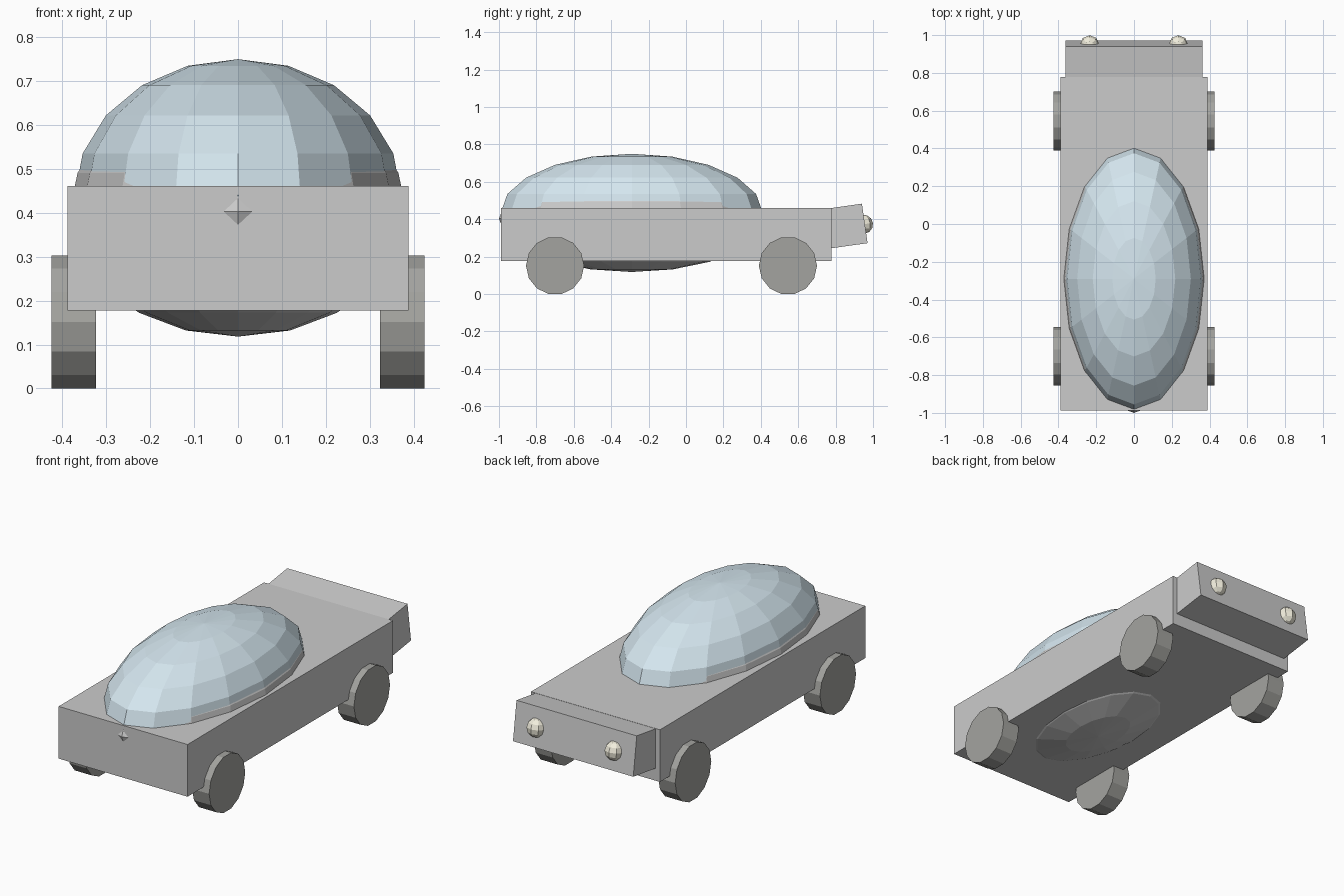
import bpy, bmesh, math
from mathutils import Matrix, Vector

if "Cube" in bpy.data.objects:
    bpy.data.objects.remove(bpy.data.objects["Cube"])


def material(name, rgb):
    m = bpy.data.materials.new(name)
    m.diffuse_color = (*rgb, 1)
    m.use_nodes = True
    m.node_tree.nodes["Principled BSDF"].inputs["Base Color"].default_value = m.diffuse_color
    return m


GLASS = material("glass_blue", (0.66, 0.79, 0.86))
RUBBER = material("rubber_dark", (0.37, 0.37, 0.35))
LAMP = material("lamp_cream", (0.88, 0.85, 0.72))


def finish(name, bm, mat=None):
    me = bpy.data.meshes.new(name)
    bm.to_mesh(me)
    bm.free()
    if mat:
        me.materials.append(mat)
    ob = bpy.data.objects.new(name, me)
    bpy.context.collection.objects.link(ob)
    return ob


def place(loc, size, tilt=0.0):
    return (Matrix.Translation(loc) @ Matrix.Rotation(tilt, 4, 'X')
            @ Matrix.Diagonal((*size, 1)))


def box(name, loc, size, tilt=0.0):
    bm = bmesh.new()
    bmesh.ops.create_cube(bm, size=1, matrix=place(loc, size, tilt))
    return finish(name, bm)


def ellipsoid(name, loc, radii, seg, rings, mat=None, tilt=0.0):
    bm = bmesh.new()
    bmesh.ops.create_uvsphere(bm, u_segments=seg, v_segments=rings, radius=1,
                              matrix=place(loc, radii, tilt))
    return finish(name, bm, mat)


def wheel(name, x, y, radius=0.1555, width=0.102, sides=14):
    # 14-sided disc with one flat resting on the ground
    bm = bmesh.new()
    h = radius * math.cos(math.pi / sides)
    rim = [bm.verts.new((x - width / 2,
                         y + radius * math.cos(2 * math.pi * i / sides),
                         h + radius * math.sin(2 * math.pi * i / sides)))
           for i in range(sides)]
    face = bm.faces.new(rim)
    ext = bmesh.ops.extrude_face_region(bm, geom=[face], use_keep_orig=True)
    verts = [g for g in ext["geom"] if isinstance(g, bmesh.types.BMVert)]
    bmesh.ops.translate(bm, verts=verts, vec=Vector((width, 0, 0)))
    bmesh.ops.recalc_face_normals(bm, faces=bm.faces)
    return finish(name, bm, RUBBER)


# Chassis and tilted rear block
TILT = math.radians(8.1)
box("body", (0, -0.105, 0.319), (0.776, 1.766, 0.284))
box("rear_block", (0, 0.832, 0.360), (0.724, 0.25, 0.213), TILT)

# Grey hull and the slightly higher glass canopy
ellipsoid("hull", (0, -0.29, 0.403), (0.384, 0.71, 0.285), 16, 10)
ellipsoid("canopy", (0, -0.29, 0.439), (0.372, 0.699, 0.311), 16, 10, GLASS)

# Wheels and lamps, mirrored left and right
for side, s in (("left", -1), ("right", 1)):
    for end, y in (("front", -0.70), ("rear", 0.545)):
        wheel(f"{end}_{side}_wheel", s * 0.374, y)
    ellipsoid(f"{side}_lamp", (s * 0.235, 0.949, 0.373), (0.051,) * 3, 8, 6,
              LAMP, TILT)
